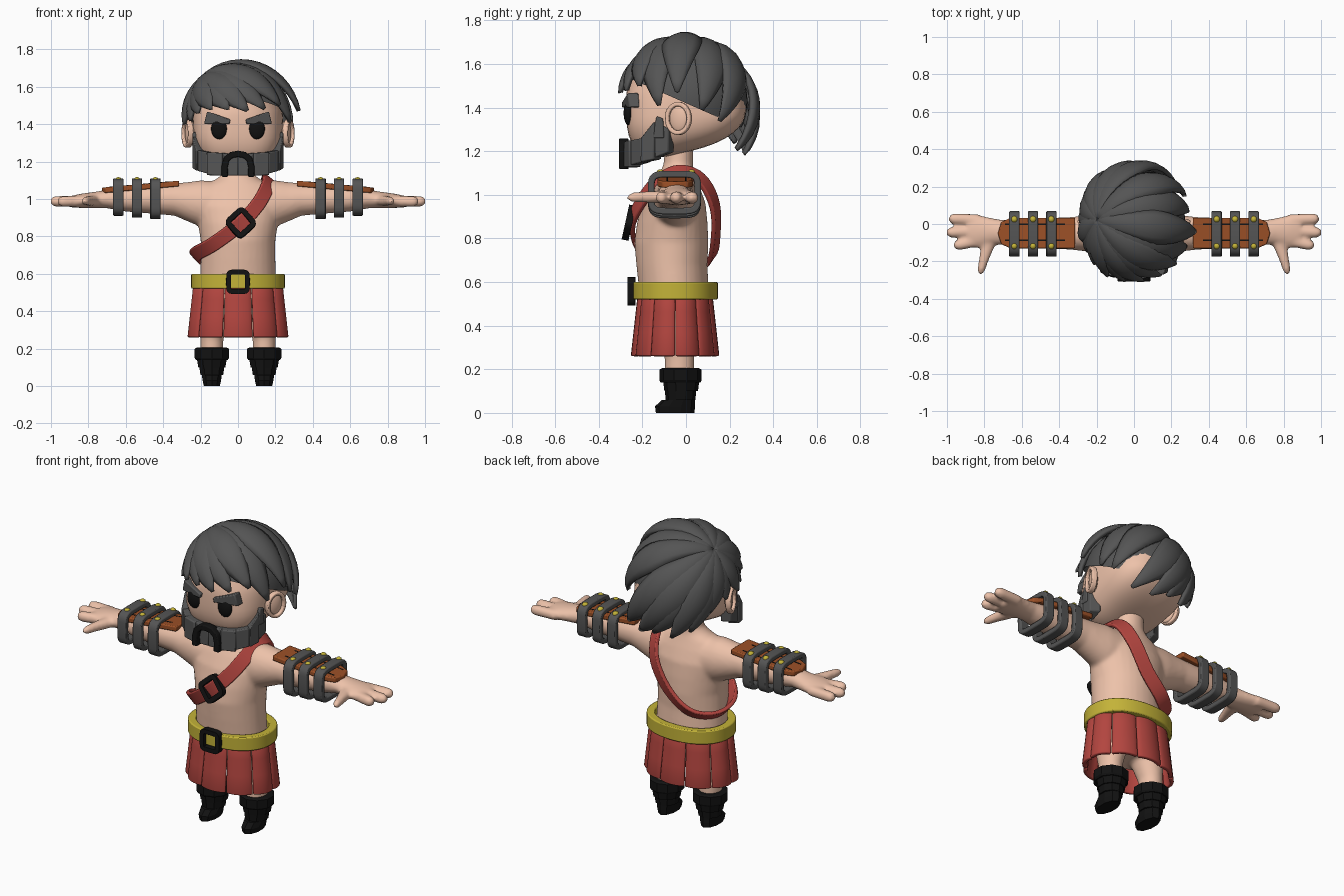
import bpy, bmesh, math
from mathutils import Vector as V, Matrix

if "Cube" in bpy.data.objects:
    bpy.data.objects.remove(bpy.data.objects["Cube"])

COL = {"skin": (.85, .54, .40), "red": (.45, .06, .05), "gold": (.55, .45, .04),
       "leather": (.33, .08, .02), "black": (.006, .006, .006), "grey": (.09, .09, .09)}
MATS = {}
for k, c in COL.items():
    MATS[k] = bpy.data.materials.new(k)
    MATS[k].diffuse_color = (*c, 1)


def finish(name, bm, col, angle=35, bevel=0):
    bmesh.ops.recalc_face_normals(bm, faces=bm.faces)
    me = bpy.data.meshes.new(name)
    bm.to_mesh(me)
    bm.free()
    me.materials.append(MATS[col])
    if angle:
        me.shade_smooth()
        me.set_sharp_from_angle(angle=math.radians(angle))
    ob = bpy.data.objects.new(name, me)
    bpy.context.collection.objects.link(ob)
    if bevel:
        b = ob.modifiers.new("bevel", 'BEVEL')
        b.width, b.segments = bevel, 2
    return ob


def bridge(bm, a, b, closed=True):
    n = len(a)
    for i in range(n if closed else n - 1):
        bm.faces.new((a[i], a[(i + 1) % n], b[(i + 1) % n], b[i]))


def loft(bm, axis, rows, sx=1, n=24):
    """Elliptical rings along an axis; row = position, centre a, centre b, radius a, radius b."""
    rings = []
    for p, ca, cb, ra, rb in rows:
        ring = []
        for i in range(n):
            t = math.tau * (i + .5) / n
            a, b = ca + ra * math.cos(t), cb + rb * math.sin(t)
            co = {'x': (p, a, b), 'y': (a, p, b), 'z': (a, b, p)}[axis]
            ring.append(bm.verts.new((co[0] * sx, co[1], co[2])))
        rings.append(ring)
    for a, b in zip(rings, rings[1:]):
        bridge(bm, a, b)
    bm.faces.new(rings[0])
    bm.faces.new(rings[-1])


def band(name, pts, centre, width, thick, col, closed=True, bevel=.006):
    """Rectangular section swept along points, facing away from centre."""
    bm, n, secs = bmesh.new(), len(pts), []
    for i, p in enumerate(pts):
        q, r = (pts[i - 1], pts[(i + 1) % n]) if closed else (pts[max(i - 1, 0)], pts[min(i + 1, n - 1)])
        t = (r - q).normalized()
        o = p - V(centre)
        o = (o - t * o.dot(t)).normalized()
        s = t.cross(o) * width / 2
        o = o * thick / 2
        secs.append([bm.verts.new(p + d) for d in (s + o, s - o, -s - o, -s + o)])
    for i in range(n if closed else n - 1):
        bridge(bm, secs[i], secs[(i + 1) % n])
    if not closed:
        bm.faces.new(secs[0])
        bm.faces.new(secs[-1])
    ob = finish(name, bm, col, 40, bevel)
    ob.modifiers["bevel"].limit_method = 'ANGLE'
    return ob


def prism(name, pts, off, col, bevel=.006):
    bm = bmesh.new()
    a = [bm.verts.new(p) for p in pts]
    b = [bm.verts.new(V(p) + V(off)) for p in pts]
    bridge(bm, a, b)
    bm.faces.new(a)
    bm.faces.new(b)
    return finish(name, bm, col, 35, bevel)


def ball(name, loc, rad, col, rot=0, seg=24):
    bm = bmesh.new()
    bmesh.ops.create_uvsphere(bm, u_segments=seg, v_segments=seg // 2, radius=1)
    bm.transform(Matrix.Translation(loc) @ Matrix.Rotation(rot, 4, 'Z') @ Matrix.Diagonal((*rad, 1)))
    return finish(name, bm, col, 80)


def loop2d(ha, hb, n=2.0, count=32):
    e = lambda c: math.copysign(abs(c) ** (2 / n), c)
    return [(ha * e(math.cos(math.tau * i / count)), hb * e(math.sin(math.tau * i / count)))
            for i in range(count)]


# Body: torso, arms, hands and legs fused by remeshing
bm = bmesh.new()
loft(bm, 'z', [(.36, 0, -.05, .17, .12), (.45, 0, -.05, .21, .16), (.56, 0, -.055, .203, .16),
               (.68, 0, -.065, .2, .163), (.78, 0, -.067, .2, .17), (.87, 0, -.063, .215, .162),
               (.96, 0, -.055, .235, .145), (1.03, 0, -.05, .22, .115), (1.08, 0, -.045, .17, .09),
               (1.11, 0, -.04, .11, .075), (1.14, 0, -.035, .08, .068), (1.24, 0, -.03, .075, .065)], n=32)
for s in (1, -1):
    loft(bm, 'x', [(.12, -.05, .965, .11, .13), (.2, -.05, .975, .105, .125), (.27, -.05, .985, .095, .105),
                   (.34, -.05, .997, .087, .087), (.45, -.05, 1, .083, .08), (.6, -.05, 1, .077, .068),
                   (.7, -.045, 1, .066, .05), (.76, -.04, .995, .072, .044), (.84, -.04, .99, .09, .038),
                   (.89, -.04, .985, .085, .032)], s)
    for y, tip in ((.028, .99), (-.045, 1.003), (-.112, .965)):
        loft(bm, 'x', [(.83, y * .8, .988, .03, .03), (tip - .03, y, .987, .03, .03),
                       (tip - .01, y, .987, .024, .024), (tip, y, .987, .012, .012)], s, 12)
    loft(bm, 'y', [(-.05, .765, .99, .045, .032), (-.12, .782, .99, .038, .03), (-.2, .805, .99, .027, .026),
                   (-.25, .817, .988, .022, .022), (-.27, .82, .988, .01, .01)], s, 12)
    loft(bm, 'z', [(.1, .14, -.03, .06, .066), (.25, .14, -.03, .062, .068), (.36, .125, -.04, .085, .09),
                   (.48, .1, -.05, .1, .11)], s)
body = finish("body", bm, "skin")
m = body.modifiers.new("fuse", 'REMESH')
m.mode, m.voxel_size, m.use_smooth_shade = 'VOXEL', .01, True
m = body.modifiers.new("soften", 'SMOOTH')
m.factor, m.iterations = .5, 8

# Head: squarish below, round above, with the jaw sloping up to the nape
bm = bmesh.new()
bmesh.ops.create_uvsphere(bm, u_segments=48, v_segments=32, radius=1)
for v in bm.verts:
    n = 2.1 + .9 * min(1, max(0, (.3 - v.co.z) / .6))
    x, y, z = v.co / sum(abs(c) ** n for c in v.co) ** (1 / n)
    drop = .27 if z > 0 else 1.42 - (1.125 + .25 * (y * .275 + .28))
    v.co = (.24 * x, .275 * y, 1.42 + z * drop)
finish("head", bm, "skin", 80)

for s in (1, -1):
    side = "right" if s > 0 else "left"
    # Ears with a raised rim
    ball(side + "_ear", (s * .255, -.035, 1.35), (.022, .05, .068), "skin", s * -.45)
    rim = [V((s * (.27 + .35 * a), -.035 + a, 1.35 + b)) for a, b in loop2d(.05, .066)]
    band(side + "_ear_rim", rim, (s * .268, -.035, 1.35), .03, .02, "skin")
    # Eyes and scowling brows
    ball(side + "_eye", (s * .1, -.264, 1.375), (.044, .022, .056), "black")
    prism(side + "_eyebrow", [(s * x, y, z) for x, y, z in (
        (.045, -.295, 1.40), (.04, -.295, 1.425), (.165, -.268, 1.468), (.182, -.26, 1.40))],
        (0, .05, 0), "grey")
    # Beard: overlapping slabs round the jaw; x, y, bottom, top
    jaw = [(0, -.28, 1.125, 1.24), (.085, -.278, 1.125, 1.245), (.165, -.255, 1.135, 1.25),
           (.218, -.205, 1.15, 1.26), (.238, -.145, 1.17, 1.335), (.24, -.08, 1.195, 1.30)]
    for i, (a, b) in enumerate(zip(jaw, jaw[1:])):
        k = 1 + .025 * (i % 2)
        pts = [(s * a[0] * k, a[1] * k, a[2]), (s * b[0] * k, b[1] * k, b[2] - .008 * (i % 2)),
               (s * b[0] * k, b[1] * k, b[3]), (s * a[0] * k, a[1] * k, a[3])]
        prism(side + "_beard_slab", pts, V((-s * (a[0] + b[0]), -(a[1] + b[1]), 0)).normalized() * .06, "grey")
    prism(side + "_sideburn", [(s * .24, -.155, 1.26), (s * .245, -.10, 1.26), (s * .245, -.105, 1.35),
                               (s * .24, -.135, 1.36)], (-s * .04, 0, 0), "grey")

# Moustache arch
arch = [V((x, -.285, z)) for x, z in ((-.07, 1.118), (-.072, 1.17), (-.062, 1.212), (-.035, 1.235), (0, 1.241),
                                      (.035, 1.235), (.062, 1.212), (.072, 1.17), (.07, 1.118))]
band("moustache", arch, (0, -.285, 1.15), .045, .034, "black", False)

# Hair: cap under locks that fan out from an off-centre crown
HC, HR = V((0, 0, 1.43)), V((.285, .292, .295))
bm = bmesh.new()
bmesh.ops.create_uvsphere(bm, u_segments=40, v_segments=24, radius=1)
bm.transform(Matrix.Translation(HC) @ Matrix.Diagonal((*(HR * .965), 1)))
bmesh.ops.bisect_plane(bm, geom=bm.verts[:] + bm.edges[:] + bm.faces[:], plane_co=(0, 0, 1.42),
                       plane_no=(0, .44, 1), clear_inner=True)
finish("hair_cap", bm, "grey", 60)


def on_skull(d):
    return d / math.sqrt(sum((d[i] / HR[i]) ** 2 for i in range(3)))


crown = V((-.19, .02, .21)).normalized()


def lock(end, w, lift=.0):
    bm, N, rows = bmesh.new(), 14, []
    e = V(end) - HC
    d = e.normalized()
    k = e.length / on_skull(d).length
    path = []
    for i in range(N + 1):
        t = i / N
        path.append(on_skull(crown.slerp(d, t)) * (1 + (k - 1) * t * t + lift * math.sin(math.pi * t)))
    for i, p in enumerate(path):
        t = i / N
        tan = (path[min(i + 1, N)] - path[max(i - 1, 0)]).normalized()
        nor = V([p[j] / HR[j] ** 2 for j in range(3)]).normalized()
        sd = tan.cross(nor).normalized()
        ww = w * min(1, .2 + 1.7 * t) * (1 - .95 * max(0, (t - .55) / .45) ** 1.6)
        rows.append([bm.verts.new(HC + p + sd * ww * s - nor * ww * .38 * s * s)
                     for s in (-1, -.6, -.2, .2, .6, 1)])
    for a, b in zip(rows, rows[1:]):
        bridge(bm, a, b, False)
    ob = finish("hair_lock", bm, "grey", 60)
    m = ob.modifiers.new("thickness", 'SOLIDIFY')
    m.thickness, m.offset = .022, 0


for i, (x, y, z, w) in enumerate([
        (-.21, -.21, 1.46, .07), (-.14, -.275, 1.48, .07), (-.05, -.3, 1.48, .075), (.05, -.3, 1.47, .08),
        (.14, -.27, 1.48, .08), (.22, -.21, 1.50, .085), (.275, -.12, 1.41, .085), (.325, -.04, 1.47, .085),
        (.285, .07, 1.39, .085), (.27, .15, 1.34, .085), (.21, .23, 1.21, .09), (.11, .265, 1.19, .09),
        (.01, .285, 1.21, .09), (-.09, .265, 1.2, .085), (-.18, .22, 1.24, .08), (-.25, .14, 1.34, .075),
        (-.285, .04, 1.39, .07), (-.285, -.07, 1.40, .065), (-.25, -.14, 1.42, .06)]):
    lock((x, y, z), w, .025 * (i % 2))

# Belt and buckle
band("belt", [V((a, b - .05, .56)) for a, b in loop2d(.228, .174, 2.2, 48)], (0, -.05, .56), .08, .044, "gold")
band("belt_buckle", [V((a, -.25, .557 + b)) for a, b in loop2d(.05, .052, 7)], (0, -.25, .557), .035, .026, "black")

# Skirt: ten curved panels
for k in range(10):
    bm, rows = bmesh.new(), []
    for t in (0, .25, .6, 1):
        row = []
        for j in range(7):
            s = j / 3 - 1
            a = math.radians(-90 + 36 * k + 17.2 * s)
            g = .012 * (1 - s * s) + .03 * t
            row.append(bm.verts.new(((.224 + g) * math.cos(a), -.05 + (.15 + g) * math.sin(a), .53 - .27 * t)))
        rows.append(row)
    for a, b in zip(rows, rows[1:]):
        bridge(bm, a, b, False)
    ob = finish("skirt_panel", bm, "red")
    m = ob.modifiers.new("thickness", 'SOLIDIFY')
    m.thickness, m.offset = .022, 0
    m = ob.modifiers.new("bevel", 'BEVEL')
    m.width, m.segments = .006, 2

# Chest strap: smooth closed loop over one shoulder
P = [V(p) for p in ((-.225, -.10, .705), (-.13, -.215, .76), (.01, -.25, .865), (.105, -.205, .97),
                    (.155, -.13, 1.06), (.165, -.03, 1.107), (.15, .07, 1.07), (.11, .132, .95),
                    (.02, .135, .80), (-.1, .11, .70), (-.2, .02, .675))]
pts = []
for i in range(len(P)):
    a, b, c, d = (P[(i + j - 1) % len(P)] for j in range(4))
    for t in (0, .2, .4, .6, .8):
        pts.append(.5 * (2 * b + (c - a) * t + (2 * a - 5 * b + 4 * c - d) * t * t
                         + (3 * b - a - 3 * c + d) * t ** 3))
band("chest_strap", pts, (0, -.05, .9), .078, .022, "red")
cs, sn = math.cos(math.radians(42)), math.sin(math.radians(42))
pts = [V((.015 + a * cs - b * sn, -.262 + .22 * (a * sn + b * cs), .872 + a * sn + b * cs))
       for a, b in loop2d(.052, .052, 7)]
band("strap_buckle", pts, (.015, -.262, .872), .032, .027, "black")

for s in (1, -1):
    side = "right" if s > 0 else "left"
    # Bracer: leather plate, grooves, three metal bands and studs
    top = lambda x: 1.098 - .09 * (x - .31)
    prism(side + "_bracer_plate", [(s * x, y, top(x)) for x, y in (
        (.315, -.13), (.315, .033), (.66, .033), (.71, .01), (.728, -.05), (.71, -.108), (.66, -.13))],
        (0, 0, -.03), "leather")
    for y in (-.005, -.09):
        prism(side + "_bracer_groove", [(s * x, y + o, top(x) + .001) for x, o in (
            (.37, 0), (.37, .008), (.69, .008), (.69, 0))], (0, 0, -.01), "black", 0)
    for x, h in ((.442, .094), (.54, .09), (.64, .085)):
        c = V((s * x, -.053, 1.095 - h))
        band(side + "_bracer_band", [c + V((0, a, b)) for a, b in loop2d(.107, h, 5)], c, .056, .03, "grey")
        for y in (.025, -.118):
            ball(side + "_stud", (s * x, y, 1.1), (.018, .018, .017), "gold", 0, 12)
    # Boots: faceted stepped cuffs over a pointed foot
    bm = bmesh.new()
    loft(bm, 'z', [(0, .14, -.05, .045, .088), (.03, .14, -.05, .052, .092), (.06, .14, -.035, .056, .075),
                   (.06, .14, -.025, .064, .068), (.1, .14, -.025, .07, .072), (.1, .14, -.022, .076, .077),
                   (.14, .14, -.022, .083, .082), (.14, .14, -.025, .09, .092), (.15, .14, -.025, .097, .097),
                   (.198, .14, -.025, .097, .097), (.205, .14, -.025, .085, .085)], s, 10)
    finish(side + "_boot", bm, "black", 0)

for m in bpy.data.materials:
    if m.users and not m.is_grease_pencil:
        m.use_nodes = True
        m.node_tree.nodes["Principled BSDF"].inputs["Base Color"].default_value = m.diffuse_color
